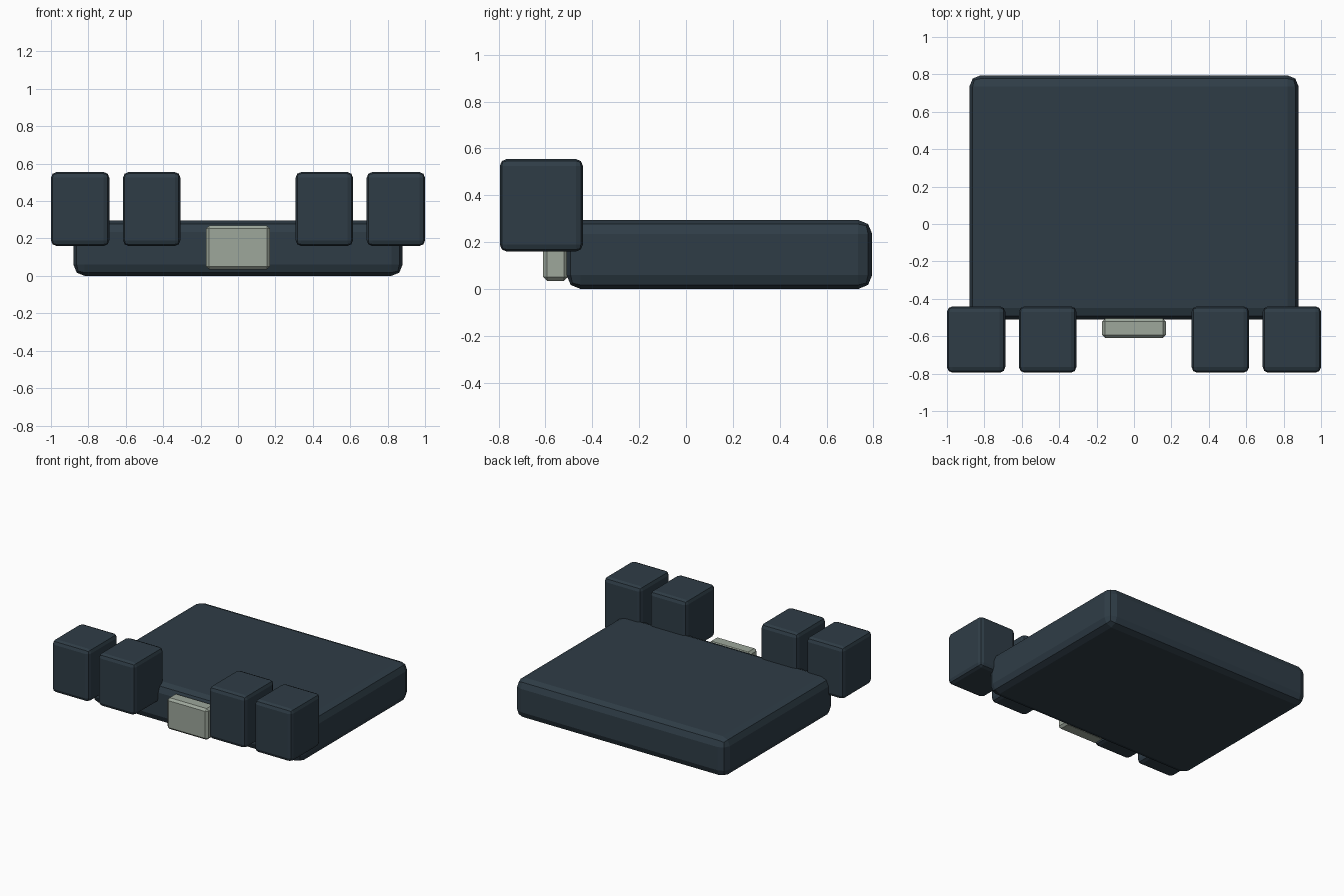
import bpy

if "Cube" in bpy.data.objects:
    bpy.data.objects.remove(bpy.data.objects["Cube"])


def material(name, rgb):
    m = bpy.data.materials.new(name)
    m.diffuse_color = (*rgb, 1)
    m.use_nodes = True
    m.node_tree.nodes["Principled BSDF"].inputs["Base Color"].default_value = m.diffuse_color
    return m


slate = material("dark_slate", (0.028, 0.046, 0.062))
grey = material("pale_grey_green", (0.34, 0.39, 0.33))


def rounded_box(name, lo, hi, bevel, segments, mat):
    """Box spanning lo..hi with bevelled edges."""
    bpy.ops.mesh.primitive_cube_add(
        size=1, location=[(a + b) / 2 for a, b in zip(lo, hi)])
    ob = bpy.context.object
    ob.name = name
    ob.scale = [b - a for a, b in zip(lo, hi)]
    bpy.ops.object.transform_apply(location=False, rotation=False, scale=True)
    mod = ob.modifiers.new("bevel", 'BEVEL')
    mod.width = bevel
    mod.segments = segments
    ob.data.materials.append(mat)
    return ob


# Broad flat pad
rounded_box("pad", (-0.88, -0.51, 0), (0.88, 0.795, 0.295), 0.06, 2, slate)

# Four blocks along the front edge, two on each side
for side, sign in (("left", -1), ("right", 1)):
    for part, x0, x1 in (("inner", 0.308, 0.615), ("outer", 0.688, 1.0)):
        xs = sorted((sign * x0, sign * x1))
        rounded_box(f"{side}_{part}_toe", (xs[0], -0.795, 0.16),
                    (xs[1], -0.44, 0.555), 0.03, 2, slate)

# Small plate on the front, between the blocks
rounded_box("front_plate", (-0.17, -0.61, 0.035), (0.17, -0.505, 0.27),
            0.016, 1, grey)
